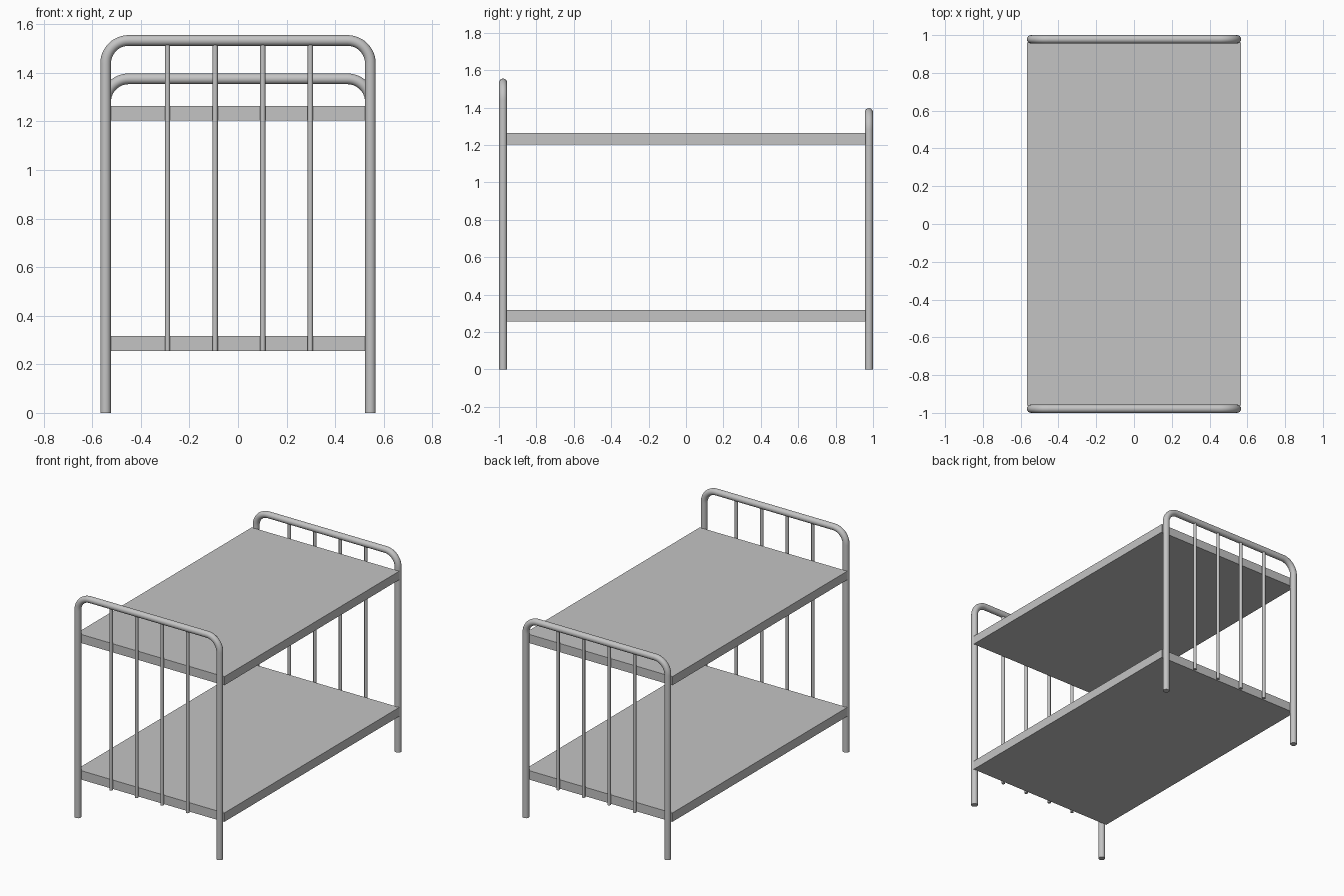
import bpy, math

if "Cube" in bpy.data.objects:
    bpy.data.objects.remove(bpy.data.objects["Cube"])

grey = bpy.data.materials.new("grey_metal")
grey.diffuse_color = (0.55, 0.55, 0.55, 1)
grey.use_nodes = True
grey.node_tree.nodes["Principled BSDF"].inputs["Base Color"].default_value = grey.diffuse_color

HALF_W, END_Y, R, BEND = 0.545, 0.978, 0.022, 0.095


def tube(name, pts, radius, res):
    """Round tube swept along points, capped and turned into a mesh."""
    cu = bpy.data.curves.new(name, 'CURVE')
    cu.dimensions = '3D'
    cu.bevel_depth = radius
    cu.bevel_resolution = res
    cu.use_fill_caps = True
    sp = cu.splines.new('POLY')
    sp.points.add(len(pts) - 1)
    for p, c in zip(sp.points, pts):
        p.co = (*c, 1)
    ob = bpy.data.objects.new(name, cu)
    bpy.context.collection.objects.link(ob)
    bpy.ops.object.select_all(action='DESELECT')
    ob.select_set(True)
    bpy.context.view_layer.objects.active = ob
    bpy.ops.object.convert(target='MESH')
    ob = bpy.context.view_layer.objects.active
    ob.data.materials.clear()
    ob.data.materials.append(grey)
    bpy.ops.object.shade_smooth_by_angle(angle=math.radians(40))


def arch(name, y, top):
    """Two legs joined by a top rail with rounded corners."""
    pts = [(-HALF_W, y, 0)]
    for cx, start in ((-HALF_W + BEND, 180), (HALF_W - BEND, 90)):
        for i in range(13):
            a = math.radians(start - 90 * i / 12)
            pts.append((cx + BEND * math.cos(a), y,
                        top - BEND + BEND * math.sin(a)))
    pts.append((HALF_W, y, 0))
    tube(name, pts, R, 6)


# Bed ends: arched frame with four thin upright bars
for end, y, top in (("front", -END_Y, 1.533), ("back", END_Y, 1.375)):
    arch(end + "_frame", y, top)
    for i in range(4):
        x = -0.29 + 0.196 * i
        tube(f"{end}_bar_{i + 1}", [(x, y, 0.255), (x, y, top)], 0.011, 4)

# Two flat bunk slabs
for name, z0, z1 in (("lower_bunk", 0.255, 0.317), ("upper_bunk", 1.203, 1.263)):
    bpy.ops.mesh.primitive_cube_add(size=1, location=(0, 0, (z0 + z1) / 2))
    ob = bpy.context.object
    ob.name = name
    ob.scale = (1.134, 1.92, z1 - z0)
    bpy.ops.object.transform_apply(location=False, rotation=False, scale=True)
    ob.data.materials.append(grey)
